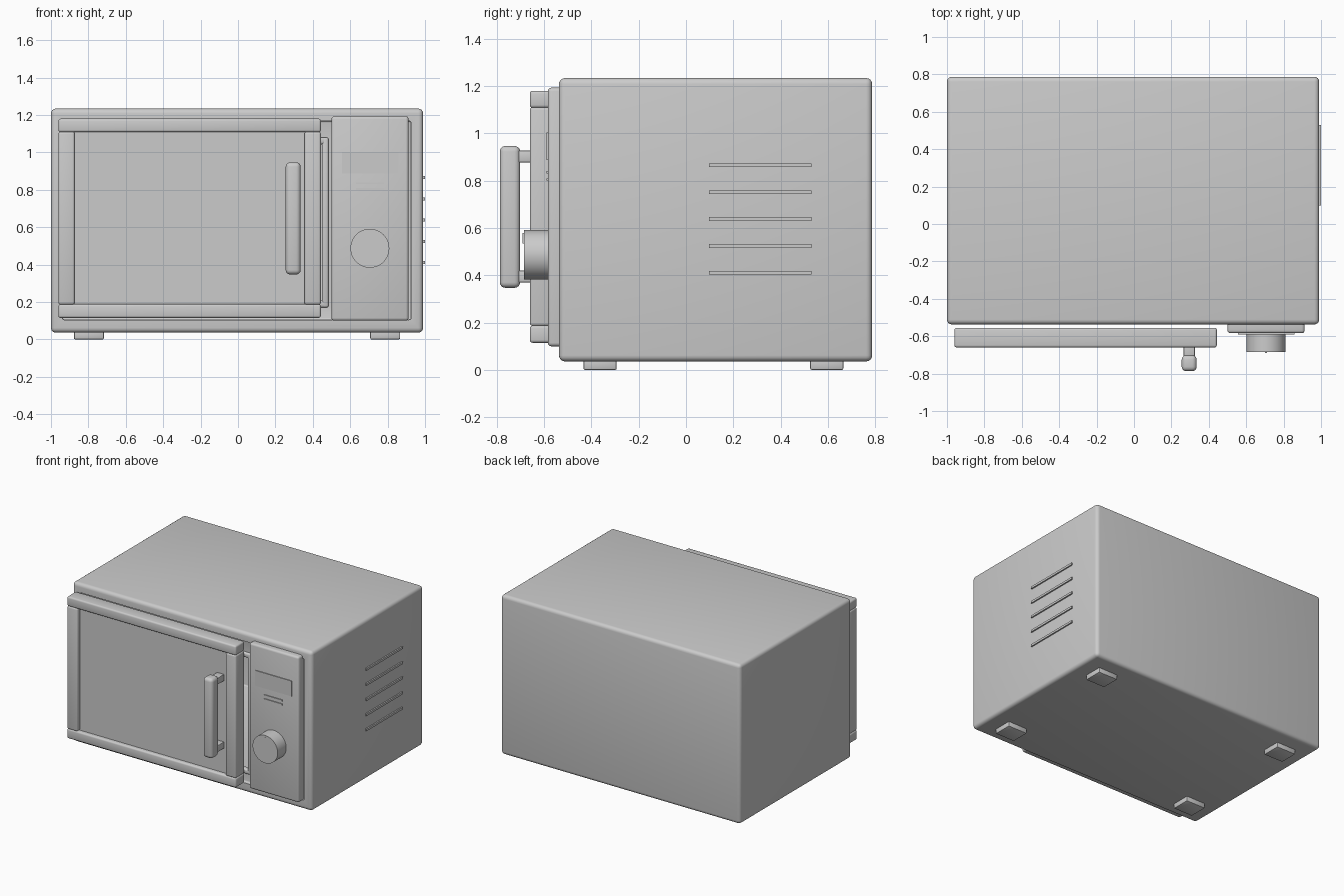
import bpy, bmesh, math
from mathutils import Matrix

if "Cube" in bpy.data.objects:
    bpy.data.objects.remove(bpy.data.objects["Cube"])


def finish(name, bm):
    me = bpy.data.meshes.new(name)
    bm.to_mesh(me)
    bm.free()
    ob = bpy.data.objects.new(name, me)
    bpy.context.collection.objects.link(ob)
    smooth(ob)
    return ob


def activate(ob):
    bpy.ops.object.select_all(action='DESELECT')
    ob.select_set(True)
    bpy.context.view_layer.objects.active = ob


def smooth(ob):
    activate(ob)
    bpy.ops.object.shade_smooth_by_angle(angle=math.radians(40))


def box(name, x, y, z, bevel=0.01, segments=3):
    """Rounded box from (min, max) ranges."""
    bm = bmesh.new()
    bmesh.ops.create_cube(bm, size=1)
    for v in bm.verts:
        v.co = [(a + b) / 2 + c * (b - a) for c, (a, b) in zip(v.co, (x, y, z))]
    if bevel:
        bmesh.ops.bevel(bm, geom=bm.edges[:], offset=bevel, segments=segments,
                        profile=0.5, affect='EDGES')
    return finish(name, bm)


def cut(target, cutter):
    mod = target.modifiers.new("cut", 'BOOLEAN')
    mod.operation = 'DIFFERENCE'
    mod.solver = 'EXACT'
    mod.object = cutter
    activate(target)
    bpy.ops.object.modifier_apply(modifier=mod.name)
    bpy.data.objects.remove(cutter)


# Housing with a shallow front recess and the oven cavity
body = box("housing", (-1, 0.99), (-0.537, 0.787), (0.036, 1.234), 0.026, 4)
cut(body, box("recess_cutter", (-0.94, 0.925), (-0.7, -0.515), (0.105, 1.168), 0.01))
cut(body, box("cavity_cutter", (-0.88, 0.46), (-0.7, 0.6), (0.19, 1.06), 0.01))
smooth(body)

# Seal around the cavity opening
sy = (-0.532, -0.49)
for side, x in (("left", (-0.915, -0.875)), ("right", (0.448, 0.485))):
    box("cavity_seal_" + side, x, sy, (0.17, 1.08), 0.012)
for side, z in (("bottom", (0.17, 0.207)), ("top", (1.043, 1.08))):
    box("cavity_seal_" + side, (-0.91, 0.48), sy, z, 0.012)

# Door: rails, stiles and window pane
dy = (-0.66, -0.555)
for side, z in (("bottom", (0.115, 0.188)), ("top", (1.108, 1.18))):
    box("door_rail_" + side, (-0.96, 0.443), dy, z, 0.012)
for side, x in (("left", (-0.96, -0.873)), ("right", (0.355, 0.443))):
    box("door_stile_" + side, x, dy, (0.186, 1.11), 0.012)
box("door_window", (-0.885, 0.365), (-0.63, -0.57), (0.18, 1.115), 0)

# Door handle on two posts
box("handle_grip", (0.255, 0.335), (-0.787, -0.701), (0.347, 0.947), 0.024, 4)
for side, z in (("lower", 0.395), ("upper", 0.902)):
    box("handle_post_" + side, (0.265, 0.325), (-0.72, -0.62), (z - 0.025, z + 0.025), 0.005, 2)

# Control panel with display and buttons
box("control_panel", (0.5, 0.912), (-0.584, -0.5), (0.1, 1.193), 0.015)
box("display", (0.555, 0.857), (-0.59, -0.57), (0.888, 1.003), 0)
for i, z in enumerate((0.805, 0.835)):
    box(f"button_strip_{i + 1}", (0.63, 0.78), (-0.59, -0.57), (z - 0.005, z + 0.005), 0)

# Dial with pointer
bm = bmesh.new()
bmesh.ops.create_cone(bm, cap_ends=True, segments=48, radius1=0.104, radius2=0.104, depth=0.115,
                      matrix=Matrix.Translation((0.705, -0.6275, 0.487)) @ Matrix.Rotation(math.pi / 2, 4, 'X'))
finish("dial", bm)
box("dial_pointer", (0.7, 0.71), (-0.69, -0.68), (0.535, 0.58), 0)

# Raised vent slats on the right side
for i in range(5):
    z = 0.411 + i * 0.1135
    box(f"vent_slat_{i + 1}", (0.975, 1.0), (0.098, 0.53), (z - 0.008, z + 0.008), 0)

# Feet
for sx, x in (("left", (-0.877, -0.717)), ("right", (0.707, 0.867))):
    for s, y in (("front", (-0.433, -0.293)), ("back", (0.525, 0.665))):
        box(f"foot_{s}_{sx}", x, y, (0, 0.05), 0.007, 2)
